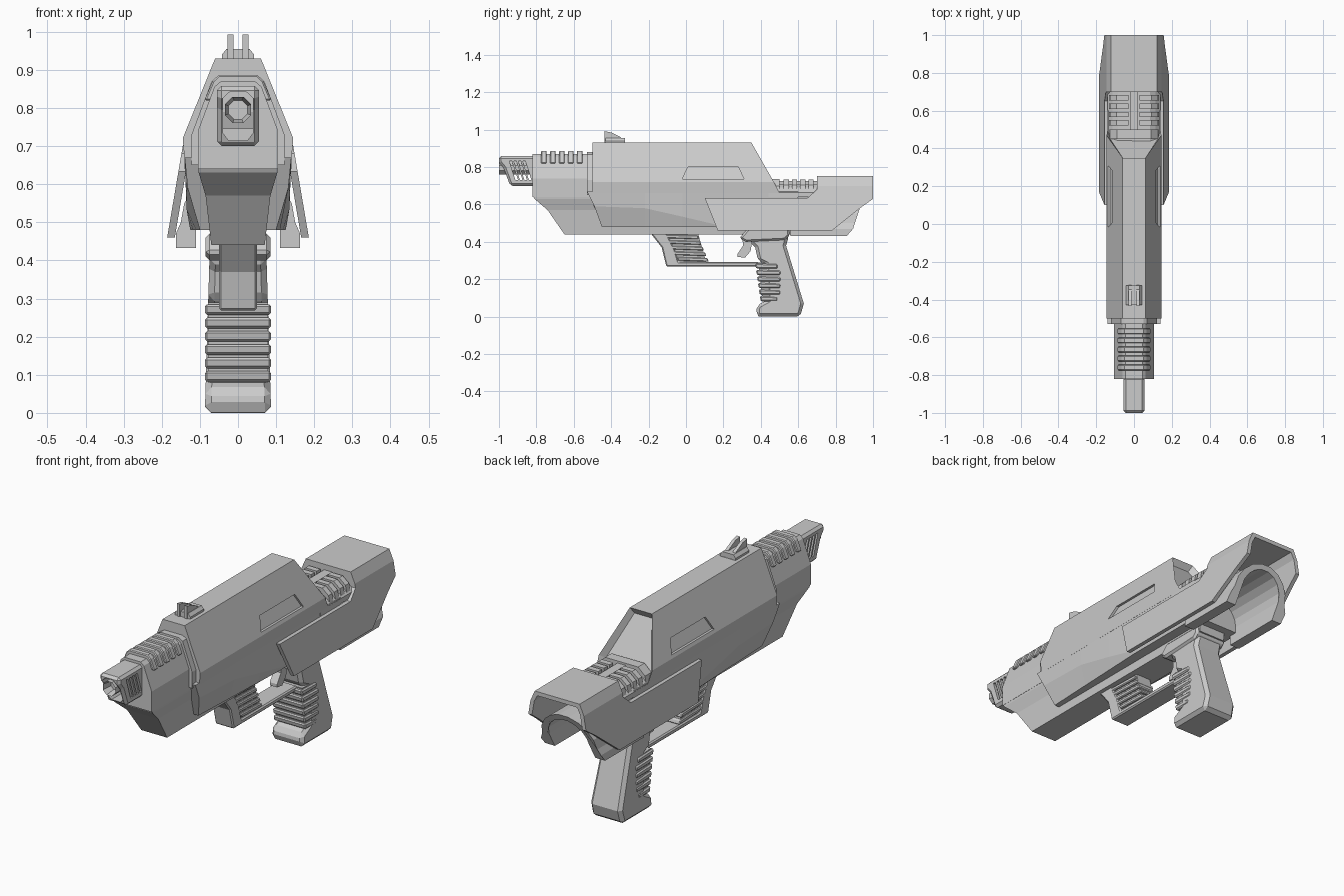
import bpy, bmesh, math

if "Cube" in bpy.data.objects:
    bpy.data.objects.remove(bpy.data.objects["Cube"])


def solid(name, rings, mirror=False, bevel=0.0):
    """Skin a list of equal-length 3D rings and cap both ends."""
    bm = bmesh.new()
    for s in ((1, -1) if mirror else (1,)):
        vs = [[bm.verts.new((s * x, y, z)) for x, y, z in r] for r in rings]
        n = len(vs[0])
        for a, b in zip(vs, vs[1:]):
            for i in range(n):
                j = (i + 1) % n
                bm.faces.new((a[i], a[j], b[j], b[i]))
        bm.faces.new(vs[0])
        bm.faces.new(vs[-1])
    bmesh.ops.recalc_face_normals(bm, faces=bm.faces)
    me = bpy.data.meshes.new(name)
    bm.to_mesh(me)
    bm.free()
    ob = bpy.data.objects.new(name, me)
    bpy.context.collection.objects.link(ob)
    if bevel:
        m = ob.modifiers.new("bevel", 'BEVEL')
        m.width, m.segments, m.limit_method = bevel, 1, 'ANGLE'
        m.angle_limit = math.radians(50)
    return ob


def half(pts):
    """Close a right-hand half section by mirroring it in x."""
    return list(pts) + [(-x, y, z) for x, y, z in reversed(pts)]


def along_y(name, section, y0, y1, bevel=0.0):
    return solid(name, [half([(x, y, z) for x, z in section]) for y in (y0, y1)], bevel=bevel)


def slab(name, prof, w, bevel=0.0):
    """Side profile (y, z) extruded to +-w, where w may depend on z."""
    f = w if callable(w) else (lambda z: w)
    return solid(name, [[(s * f(z), y, z) for y, z in prof] for s in (-1, 1)], bevel=bevel)


def side_plate(name, prof, fx, thick):
    """Pair of sloped plates whose outer face is x = fx(z)."""
    return solid(name, [[(fx(z) - t, y, z) for y, z in prof] for t in (0, thick)], mirror=True)


def cut(ob, cutter):
    cutter.hide_render = True
    cutter.hide_viewport = True
    m = ob.modifiers.new("cut", 'BOOLEAN')
    m.operation, m.object, m.solver = 'DIFFERENCE', cutter, 'EXACT'


def inset_face(ob, pick, width, depth):
    bm = bmesh.new()
    bm.from_mesh(ob.data)
    f = max(bm.faces, key=pick)
    bmesh.ops.inset_individual(bm, faces=[f], thickness=width)
    bmesh.ops.translate(bm, verts=f.verts, vec=f.normal * -depth)
    bm.to_mesh(ob.data)
    bm.free()


# Upper receiver with sloped rear window and recessed side panels
upper = solid("upper_receiver", [
    half([(.06, -.5, .93), (.145, -.5, .72), (.14, -.5, .66)]),
    half([(.06, .35, .93), (.145, .47, .72), (.14, .50, .66)])])
inset_face(upper, lambda f: f.normal.y, .022, .03)
cut(upper, side_plate("side_panel_cutter", [(-.02, .735), (.01, .80), (.28, .80), (.31, .735)],
                      lambda z: .06 + (.93 - z) * .405 + .04, .052))

# Lower receiver with a crease that sweeps down toward the back
solid("lower_receiver", [
    half([(.14, -.53, .67), (.132, -.49, .59), (.10, -.45, .48)]),
    half([(.14, -.22, .67), (.136, -.22, .58), (.11, -.22, .48)]),
    half([(.14, -.02, .67), (.135, -.02, .535), (.118, -.02, .48)]),
    half([(.14, .15, .67), (.128, .15, .495), (.125, .15, .48)]),
    half([(.14, .60, .67), (.128, .60, .495), (.125, .60, .48)])])

# Chin and belly, stacked horizontal sections
solid("chin", [[(w, yf, z), (w, .56, z), (-w, .56, z), (-w, yf, z)]
               for z, yf, w in ((.65, -.82, .105), (.63, -.81, .103), (.57, -.74, .085), (.44, -.65, .07))])

# Barrel shroud, collar and cooling ribs
along_y("barrel_shroud", [(.045, .87), (.062, .855), (.105, .74), (.105, .64)], -.82, -.5)
along_y("shroud_collar", [(.05, .88), (.07, .868), (.122, .73), (.122, .65)], -.53, -.49)
for i in range(5):
    y = -.775 + i * .048
    along_y(f"cooling_rib_{i}", [(.05, .887), (.066, .872), (.088, .82), (.06, .82)], y, y + .03, .004)

# Muzzle with cavity and slanted side slits
muzzle = slab("muzzle", [(-1, .858), (-1, .825), (-.975, .795), (-.94, .70), (-.81, .70), (-.81, .858)], .055, .012)
cut(muzzle, along_y("muzzle_cavity_cutter",
                    [(.022, .842), (.04, .825), (.04, .735), (.025, .715)], -1.1, -.845))
for i in range(4):
    y = -.945 + i * .024
    cut(muzzle, slab(f"muzzle_slit_cutter_{i}", [(y, .832), (y + .014, .832), (y + .047, .73), (y + .033, .73)], .1))
barrel = solid("barrel", [[(.037 * math.cos(a), y, .795 + .037 * math.sin(a))
                           for a in [math.pi / 8 + k * math.pi / 4 for k in range(8)]] for y in (-1, -.82)])
inset_face(barrel, lambda f: -f.normal.y, .01, .05)

# Front sight: base and two fins
along_y("sight_base", [(.03, .955), (.042, .94), (.042, .92)], -.43, -.325)
solid("sight_fins", [[(x, y, z) for y, z in
                      ((-.435, .92), (-.435, .992), (-.40, .985), (-.35, .96), (-.315, .92))]
                     for x in (.012, .028)], mirror=True)

# Rear deck with vent ribs
along_y("rear_deck", [(.085, .708), (.115, .69), (.14, .665), (.14, .64)], .44, .71)
along_y("deck_spine", [(.022, .725), (.022, .69)], .47, .71)
along_y("deck_front_lip", [(.09, .735), (.127, .70), (.135, .66)], .45, .50)
for i in range(4):
    y = .522 + i * .044
    solid(f"vent_rib_{i}", [[(x, v, z) for x, z in
          ((.03, .733), (.092, .733), (.126, .705), (.136, .66), (.10, .66), (.03, .69))]
          for v in (y, y + .028)], mirror=True)

# Stock: flared side plates, hollow top cover and its front wall
side_plate("stock_side_plates",
           [(.10, .635), (.65, .635), (.70, .68), (.70, .70), (1, .70), (1, .63), (.93, .58), (.78, .46), (.17, .46)],
           lambda z: .145 + (.7 - z) * .17, .02)
along_y("stock_cover", [(.122, .752), (.145, .70), (.125, .70), (.108, .732)], .70, 1.0)
along_y("stock_front_wall", [(.12, .75), (.143, .70), (.143, .63)], .70, .72)

# Arm cradle: inverted U under the stock
angles = [math.radians(a) for a in (80, 60, 40, 20, 0)]
outer = [(.15 * math.cos(a), .50 + .145 * math.sin(a)) for a in angles] + [(.163, .47), (.163, .432)]
inner = [(.11 * math.cos(a), .51 + .11 * math.sin(a)) for a in angles]
arch = outer + [(.11, .432)] + inner[::-1]
rear = lambda z: .86 + min(.03, (z - .432) * 1.2) + max(0, z - .46) * .33
cradle = solid("arm_cradle", [half([(x, .56, z) for x, z in arch]),
                              half([(x, rear(z), z) for x, z in arch])])

# Grip, its collar and finger ribs
gw = lambda z: .087 - z * .03
slab("grip", [(.34, .40), (.37, .37), (.385, .30), (.425, .28), (.435, .09), (.38, .06), (.375, .012), (.39, 0),
              (.61, 0), (.63, .07), (.535, .38), (.55, .43), (.52, .47), (.36, .47)], gw, .016)
slab("grip_collar", [(.285, .42), (.33, .47), (.55, .47), (.555, .435), (.53, .41), (.32, .40)], .085, .01)
slab("grip_pad", [(.385, .29), (.45, .285), (.50, .24), (.507, .10), (.48, .08), (.41, .08)], .079)
for i in range(6):
    z = .082 + i * .035
    y = .40 - i * .005
    back = .49 if i in (0, 5) else .505
    slab(f"grip_rib_{i}", [(y, z), (y - .006, z + .028), (back, z + .024), (back, z)], .087, .006)

# Trigger
slab("trigger", [(.30, .44), (.305, .38), (.275, .335), (.275, .32), (.315, .315), (.345, .35), (.36, .44)], .02)

# Trigger guard with ribbed fore handle
slab("trigger_guard", [(-.20, .46), (-.13, .37), (-.105, .268), (.39, .268), (.39, .293), (-.04, .293),
                       (-.06, .36), (-.11, .46)], .05, .006)
slab("fore_handle", [(-.13, .46), (.06, .46), (.11, .285), (-.05, .285)], .04)
for i in range(5):
    z = .30 + i * .03
    y = -.04 - i * .019
    slab(f"fore_rib_{i}", [(y, z), (y - .012, z + .019), (.114 - i * .013, z + .014), (.122 - i * .013, z - .006)],
         .05, .004)
